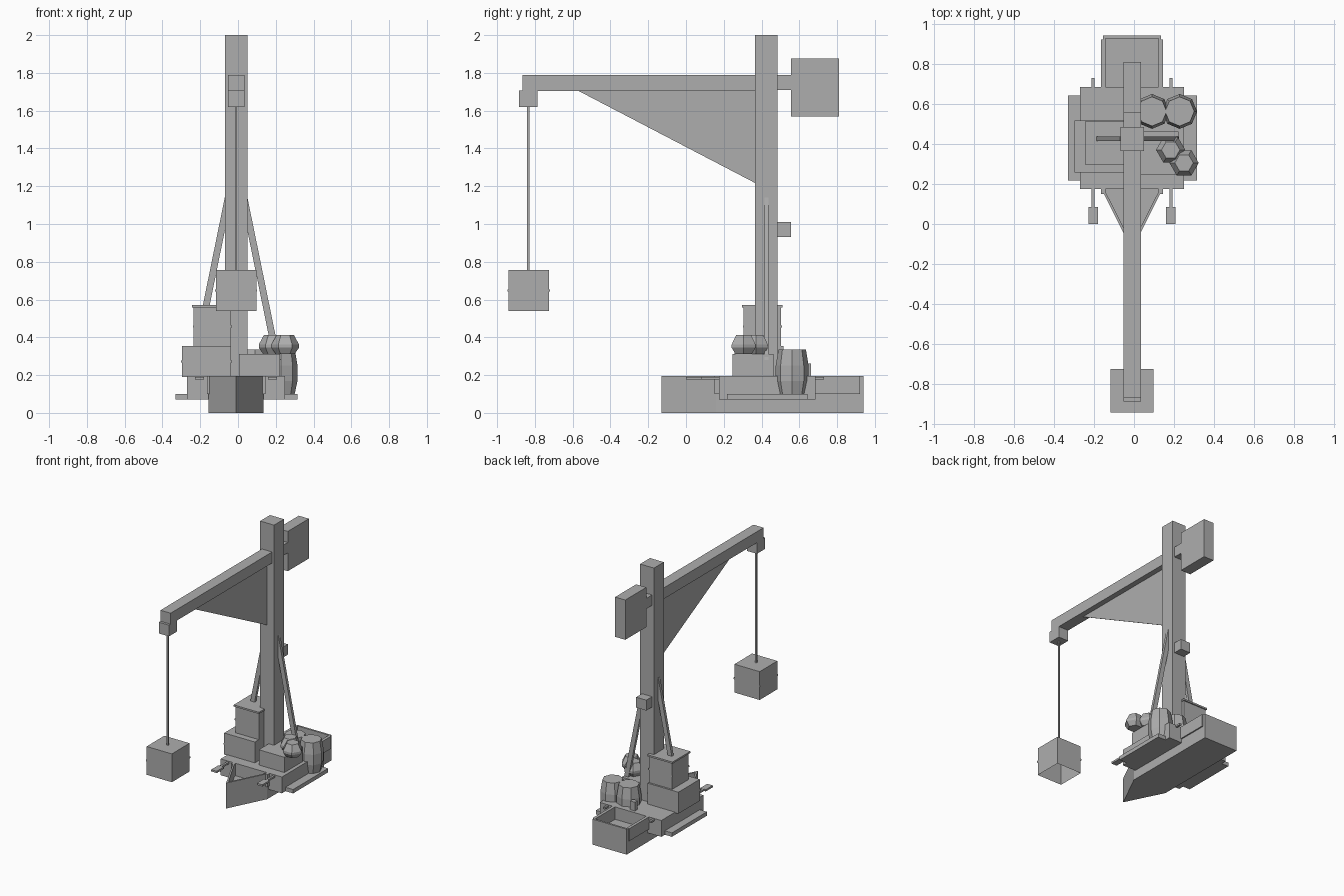
import bpy, bmesh, math

if "Cube" in bpy.data.objects:
    bpy.data.objects.remove(bpy.data.objects["Cube"])

CX = -0.01  # centre line of boat, mast and arm

grey = bpy.data.materials.new("plain grey")
grey.diffuse_color = (0.42, 0.42, 0.42, 1)
grey.use_nodes = True
grey.node_tree.nodes["Principled BSDF"].inputs["Base Color"].default_value = grey.diffuse_color


def finish(name, bm):
    bmesh.ops.recalc_face_normals(bm, faces=bm.faces)
    me = bpy.data.meshes.new(name)
    bm.to_mesh(me)
    bm.free()
    me.materials.append(grey)
    ob = bpy.data.objects.new(name, me)
    bpy.context.collection.objects.link(ob)
    return ob


def loft(name, rings, cap_start=True, cap_end=True):
    """Skin a list of equal-length point rings."""
    bm = bmesh.new()
    vs = [[bm.verts.new(p) for p in r] for r in rings]
    n = len(vs[0])
    for a, b in zip(vs, vs[1:]):
        for i in range(n):
            j = (i + 1) % n
            bm.faces.new((a[i], a[j], b[j], b[i]))
    if cap_start:
        bm.faces.new(vs[0][::-1])
    if cap_end:
        bm.faces.new(vs[-1])
    return finish(name, bm)


def box(name, x, y, z, bottom=True):
    ring = [(x[0], y[0]), (x[1], y[0]), (x[1], y[1]), (x[0], y[1])]
    return loft(name, [[(px, py, h) for px, py in ring] for h in z], cap_start=bottom)


def turned(name, x, y, sides, profile):
    """Low-poly turned shape from (radius, height) pairs."""
    rings = []
    for r, z in profile:
        rings.append([(x + r * math.cos(2 * math.pi * i / sides),
                       y + r * math.sin(2 * math.pi * i / sides), z) for i in range(sides)])
    return loft(name, rings)


def crate(name, x, y, z, bottom=True):
    """Box with a thin strap round its middle."""
    box(name, x, y, z, bottom)
    m, e = (z[0] + z[1]) / 2, 0.004
    bm = bmesh.new()
    loops = []
    for h in (m - 0.006, m + 0.006):
        loops.append([bm.verts.new(p) for p in (
            (x[0] - e, y[0] - e, h), (x[1] + e, y[0] - e, h),
            (x[1] + e, y[1] + e, h), (x[0] - e, y[1] + e, h))])
    for i in range(4):
        j = (i + 1) % 4
        bm.faces.new((loops[0][i], loops[0][j], loops[1][j], loops[1][i]))
    finish(name + "_strap", bm)


def hull_ring(half, tip, shoulder, stern, z):
    return [(CX, tip, z), (CX + half, shoulder, z), (CX + half, stern, z),
            (CX - half, stern, z), (CX - half, shoulder, z)]


# Hull with pointed bow and sunken inside
loft("hull", [hull_ring(0.145, -0.13, 0.16, 0.94, 0),
              hull_ring(0.145, -0.13, 0.16, 0.94, 0.195),
              hull_ring(0.132, -0.10, 0.16, 0.925, 0.195),
              hull_ring(0.132, -0.10, 0.16, 0.925, 0.10)])

# Deck and low side boards
box("deck", (-0.27, 0.25), (0.175, 0.685), (0.07, 0.195))
box("side_boards", (-0.33, 0.315), (0.218, 0.642), (0.07, 0.10))

# Rails, oars and struts on both sides
for s, side in ((-1, "left"), (1, "right")):
    def span(a, b):
        return tuple(sorted((CX + s * a, CX + s * b)))
    box("hull_rail_" + side, span(0.140, 0.155), (0.15, 0.92), (0.10, 0.195))
    box("oar_shaft_" + side, span(0.187, 0.203), (0.08, 0.73), (0.177, 0.191))
    box("oar_blade_" + side, span(0.17, 0.217), (0.0, 0.085), (0.177, 0.191))
    # Diagonal strut leaning against the mast
    top, low = (0.04, 1.14), (0.215, 0.28)
    prof = [top, low, (low[0] - 0.036, low[1]), (top[0] - 0.036, top[1])]
    prof = [(a + 0.02, z) for a, z in prof]
    loft("mast_strut_" + side,
         [[(CX + s * a, y, z) for a, z in prof] for y in (0.415, 0.437)])

# Mast, arm and counterweight
box("mast", (-0.068, 0.05), (0.365, 0.485), (0.1, 2.0))
AX = (-0.052, 0.034)
box("crane_arm", AX, (-0.865, 0.37), (1.705, 1.79))
box("rear_arm", AX, (0.48, 0.56), (1.71, 1.79))
box("counterweight", AX, (0.555, 0.81), (1.57, 1.875))
box("arm_tip_block", AX, (-0.885, -0.785), (1.62, 1.706))
box("mast_cleat", AX, (0.48, 0.555), (0.93, 1.01))
loft("arm_gusset", [[(CX + d, -0.57, 1.705), (CX + d, 0.37, 1.215), (CX + d, 0.37, 1.705)]
                    for d in (-0.002, 0.002)])

# Rope and hanging crate, open underneath
box("rope", (CX - 0.006, CX + 0.006), (-0.841, -0.829), (0.75, 1.63))
crate("hanging_crate", (-0.117, 0.097), (-0.94, -0.725), (0.54, 0.757), bottom=False)

# Stacked crates on the left
crate("large_crate", (-0.297, -0.037), (0.257, 0.517), (0.19, 0.355))
crate("upper_crate", (-0.235, -0.037), (0.305, 0.503), (0.355, 0.56))
box("crate_lid", (-0.244, -0.03), (0.296, 0.512), (0.557, 0.57))

# Low chest on the right
box("low_chest", (0.005, 0.222), (0.245, 0.462), (0.19, 0.312))

# Barrels
for i, x in enumerate((0.09, 0.228)):
    turned("barrel_%d" % (i + 1), x, 0.562, 8,
           [(0.072, 0.10), (0.087, 0.17), (0.087, 0.25), (0.073, 0.335)])

# Pots on the chest
for i, (x, y) in enumerate(((0.183, 0.37), (0.25, 0.305))):
    turned("pot_%d" % (i + 1), x, y, 6,
           [(0.05, 0.312), (0.073, 0.345), (0.073, 0.362), (0.046, 0.412)])

# Mooring post at the rear of the deck
box("mooring_post", (-0.03, 0.01), (0.628, 0.662), (0.19, 0.262))
